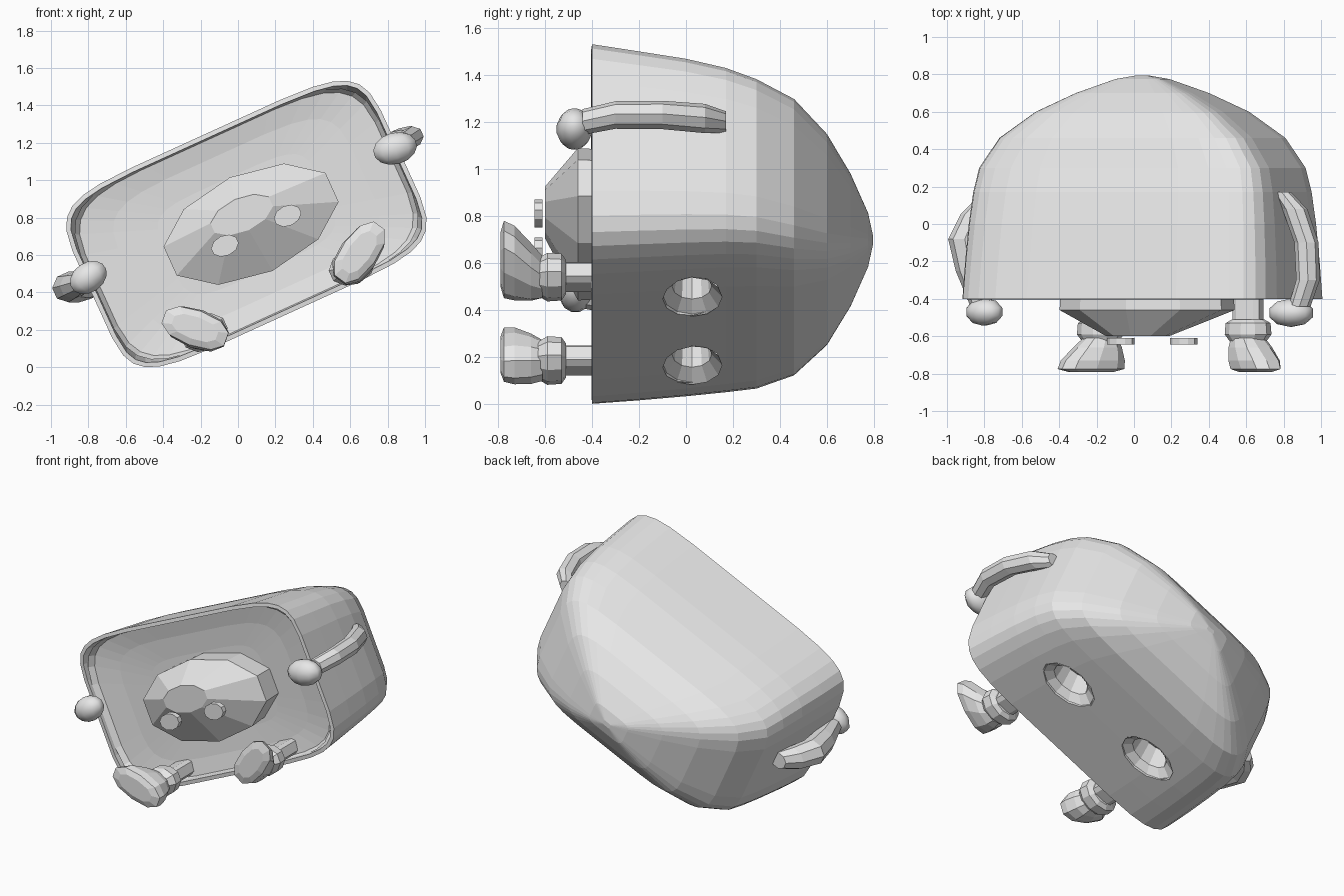
import bpy, bmesh, math
from mathutils import Matrix, Vector

if "Cube" in bpy.data.objects:
    bpy.data.objects.remove(bpy.data.objects["Cube"])

TILT = math.radians(24.5)
CX, CZ = 0.045, 0.766

grey = bpy.data.materials.new("light_grey")
grey.use_nodes = True
grey.diffuse_color = (0.8, 0.8, 0.8, 1)
grey.node_tree.nodes["Principled BSDF"].inputs["Base Color"].default_value = (0.8, 0.8, 0.8, 1)


def finish(name, bm, recalc=True):
    if recalc:
        bmesh.ops.recalc_face_normals(bm, faces=bm.faces)
    mesh = bpy.data.meshes.new(name)
    bm.to_mesh(mesh)
    bm.free()
    mesh.materials.append(grey)
    obj = bpy.data.objects.new(name, mesh)
    bpy.context.collection.objects.link(obj)
    return obj


def loft(name, rings, segs, power=2, angle=TILT, caps=(True, True)):
    """Skin rounded rings (y, x, z, half_width, half_height) along y."""
    bm = bmesh.new()
    loops = []
    for y, cx, cz, a, b in rings:
        loop = []
        for i in range(segs):
            t = 2 * math.pi * (i + 0.5) / segs
            c, s = math.cos(t), math.sin(t)
            u = a * math.copysign(abs(c) ** (2 / power), c)
            v = b * math.copysign(abs(s) ** (2 / power), s)
            loop.append(bm.verts.new((cx + u * math.cos(angle) - v * math.sin(angle), y,
                                      cz + u * math.sin(angle) + v * math.cos(angle))))
        loops.append(loop)
    for p, q in zip(loops, loops[1:]):
        for i in range(segs):
            j = (i + 1) % segs
            bm.faces.new((p[i], p[j], q[j], q[i]))
    if caps[0]:
        bm.faces.new(loops[0])
    if caps[1]:
        bm.faces.new(loops[-1])
    return finish(name, bm)


def apply_modifier(obj, mod):
    bpy.context.view_layer.objects.active = obj
    bpy.ops.object.modifier_apply(modifier=mod.name)


# Hollow domed shell, open towards the front: y, drop, width scale, height scale
W, H = 0.908, 0.53
dome = [(-0.4, 0, 1, 1), (-0.2, -0.008, 0.99, 0.955), (0, -0.015, 0.975, 0.91),
        (0.17, -0.026, 0.955, 0.86), (0.3, -0.042, 0.925, 0.81), (0.46, -0.056, 0.805, 0.74),
        (0.6, -0.066, 0.595, 0.58), (0.7, -0.068, 0.37, 0.37), (0.775, -0.068, 0.15, 0.15),
        (0.795, -0.068, 0.03, 0.03)]
shell = loft("shell", [(y, CX, CZ + dz, W * su, H * sv) for y, dz, su, sv in dome],
             28, power=6, caps=(False, True))
wall = shell.modifiers.new("wall", 'SOLIDIFY')
wall.thickness = 0.025
wall.offset = -1
apply_modifier(shell, wall)


# Two sunken leg sockets in the underside of the shell
def socket_cone(u, v, outer, inner, depth, capped):
    bm = bmesh.new()
    bmesh.ops.create_cone(bm, cap_ends=capped, segments=12, radius1=outer, radius2=inner, depth=depth)
    bm.transform(Matrix.Translation((CX, 0.025, CZ - 0.015)) @ Matrix.Rotation(-TILT, 4, 'Y')
                 @ Matrix.Translation((u, 0, v)) @ Matrix.Diagonal((1, 0.65, 1, 1)))
    return bm


for label, u in (("right", -0.36), ("left", 0.34)):
    cutter = finish("socket_cutter", socket_cone(u, -0.5, 0.19, 0.19, 0.2, True))
    cutter.hide_render = True
    mod = shell.modifiers.new("socket", 'BOOLEAN')
    mod.operation = 'DIFFERENCE'
    mod.solver = 'EXACT'
    mod.object = cutter
    apply_modifier(shell, mod)
    bpy.data.objects.remove(cutter)

    dish = socket_cone(u, -0.455, 0.2, 0.13, 0.05, False)
    bmesh.ops.reverse_faces(dish, faces=dish.faces)
    finish(label + "_socket_dish", dish, recalc=False)
    tube = socket_cone(u, -0.36, 0.13, 0.11, 0.14, True)
    ends = [f for f in tube.faces if len(f.verts) == 12]
    mouth = min(ends, key=lambda f: f.calc_center_median().z)
    bmesh.ops.delete(tube, geom=[mouth], context='FACES')
    bmesh.ops.reverse_faces(tube, faces=tube.faces)
    finish(label + "_socket_tube", tube, recalc=False)

# Shallow dished front panel inside the rim
loft("front_panel", [(y, CX, CZ, W * s, H * s) for y, s in
                     ((-0.38, 0.968), (-0.345, 0.94), (-0.325, 0.75), (-0.315, 0.5))],
     28, power=5, caps=(False, True))

# Blunt head and its two round studs
loft("head", [(-0.3, 0.07, 0.765, 0.49, 0.265), (-0.46, 0.07, 0.765, 0.5, 0.275),
              (-0.6, 0.02, 0.815, 0.18, 0.09)], 10)
for label, x, z in (("right", -0.07, 0.65), ("left", 0.265, 0.81)):
    loft(label + "_eye", [(-0.645, x, z, 0.077, 0.055), (-0.61, x, z, 0.077, 0.055)], 10)


# Arms grow from the sides of the shell and bend forwards
def arm(label, path, hand, size, lean):
    loft(label + "_arm", [(y, x, z, r, r * 0.9) for y, x, z, r in path], 8)
    bm = bmesh.new()
    bmesh.ops.create_uvsphere(bm, u_segments=10, v_segments=7, radius=1)
    bm.transform(Matrix.Translation(hand) @ Matrix.Rotation(-lean, 4, 'Y')
                 @ Matrix.Diagonal((*size, 1)))
    obj = finish(label + "_hand", bm)
    for poly in obj.data.polygons:
        poly.use_smooth = True


arm("left", [(0.17, 0.79, 1.2, 0.05), (0.08, 0.86, 1.215, 0.068), (-0.1, 0.922, 1.23, 0.066),
             (-0.3, 0.93, 1.23, 0.064), (-0.44, 0.885, 1.2, 0.06)],
    Vector((0.84, -0.475, 1.17)), (0.125, 0.077, 0.085), math.radians(15))
arm("right", [(0.13, -0.79, 0.42, 0.06), (0.05, -0.85, 0.42, 0.08), (-0.08, -0.905, 0.43, 0.09),
              (-0.25, -0.875, 0.44, 0.08), (-0.43, -0.82, 0.46, 0.06)],
    Vector((-0.8, -0.47, 0.48)), (0.112, 0.075, 0.08), math.radians(35))


# Legs with a cuff and a boot whose toe points outwards
def leg(label, x, z, toe_angle, dx, dz):
    loft(label + "_leg", [(-0.3, x, z, 0.08, 0.05), (-0.54, x, z, 0.08, 0.05)], 8, power=4)
    loft(label + "_cuff", [(y, x, z, r, r * 0.75) for y, r in
                           ((-0.51, 0.09), (-0.53, 0.125), (-0.59, 0.13), (-0.63, 0.1))], 10)
    loft(label + "_boot", [(-0.61, x, z, 0.09, 0.085),
                           (-0.66, x + dx * 0.3, z + dz * 0.3, 0.13, 0.1),
                           (-0.73, x + dx * 0.8, z + dz * 0.8, 0.175, 0.105),
                           (-0.775, x + dx, z + dz, 0.185, 0.095),
                           (-0.79, x + dx, z + dz, 0.13, 0.06)],
         10, power=2.4, angle=toe_angle)


leg("left", 0.61, 0.54, math.radians(54), 0.04, 0.075)
leg("right", -0.18, 0.185, math.radians(160), -0.05, 0.025)
